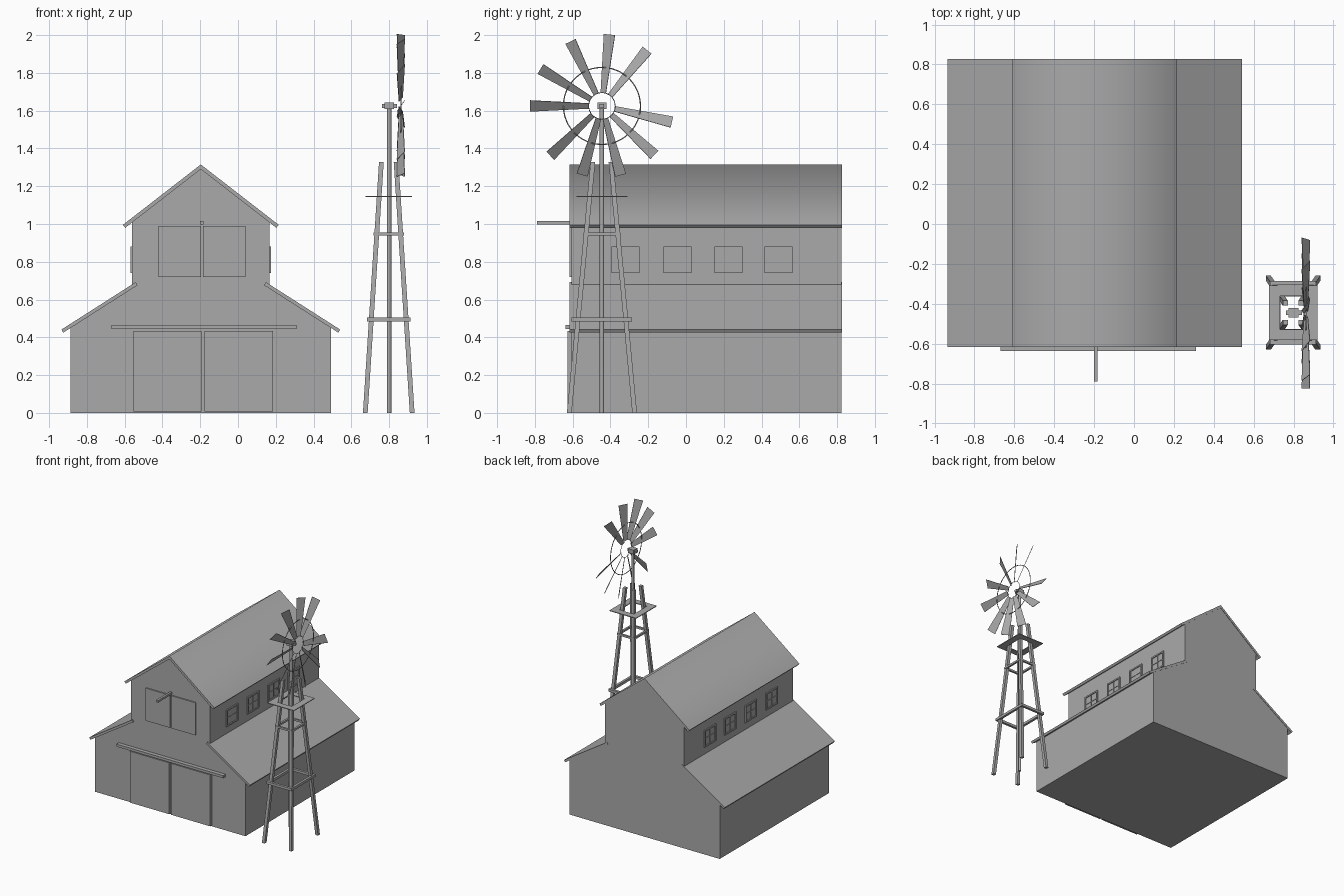
import bpy, bmesh
from math import radians, cos, sin
from mathutils import Vector, Matrix

cube = bpy.data.objects.get("Cube")
if cube:
    bpy.data.objects.remove(cube)

grey = bpy.data.materials.new("plain grey")
grey.use_nodes = True
GREY = (0.4, 0.4, 0.4, 1)
grey.diffuse_color = GREY
grey.node_tree.nodes["Principled BSDF"].inputs["Base Color"].default_value = GREY


def finish(name, bm):
    bmesh.ops.recalc_face_normals(bm, faces=bm.faces)
    mesh = bpy.data.meshes.new(name)
    bm.to_mesh(mesh)
    bm.free()
    mesh.materials.append(grey)
    obj = bpy.data.objects.new(name, mesh)
    bpy.context.collection.objects.link(obj)
    return obj


def add_box(bm, lo, hi):
    lo, hi = Vector(lo), Vector(hi)
    size = hi - lo
    m = Matrix.Translation((lo + hi) / 2) @ Matrix.Diagonal((*size, 1))
    bmesh.ops.create_cube(bm, size=1, matrix=m)


def boxes(name, pairs):
    bm = bmesh.new()
    for lo, hi in pairs:
        add_box(bm, lo, hi)
    return finish(name, bm)


def extrude_y(name, profile, y0, y1):
    bm = bmesh.new()
    face = bm.faces.new([bm.verts.new((x, y0, z)) for x, z in profile])
    out = bmesh.ops.extrude_face_region(bm, geom=[face])["geom"]
    moved = [v for v in out if isinstance(v, bmesh.types.BMVert)]
    bmesh.ops.translate(bm, verts=moved, vec=(0, y1 - y0, 0))
    return finish(name, bm)


def smooth(obj, angle):
    bpy.ops.object.select_all(action='DESELECT')
    obj.select_set(True)
    bpy.context.view_layer.objects.active = obj
    bpy.ops.object.shade_smooth_by_angle(angle=radians(angle))


def ring(name, centre, radius, thickness):
    bpy.ops.mesh.primitive_torus_add(location=centre, rotation=(0, radians(90), 0),
                                     major_radius=radius, minor_radius=thickness,
                                     major_segments=48, minor_segments=6)
    obj = bpy.context.object
    obj.name = name
    obj.data.materials.append(grey)
    smooth(obj, 70)


# Barn body: stepped gable outline, mirrored about the ridge line
BX, FRONT, BACK = -0.197, -0.606, 0.824
half = [(0.69, 0), (0.69, 0.45), (0.363, 0.66), (0.363, 1.01)]
outline = [(BX + x, z) for x, z in half] + [(BX, 1.295)]
outline += [(BX - x, z) for x, z in reversed(half)]
extrude_y("barn_body", outline, FRONT, BACK)

# Upper roof: one bent slab
over, under = [(0.413, 0.995), (0, 1.315)], [(0, 1.29), (0.4, 0.98)]
slab = [(BX + x, z) for x, z in over] + [(BX - 0.413, 0.995), (BX - 0.4, 0.98)]
slab += [(BX + x, z) for x, z in under]
smooth(extrude_y("upper_roof", slab, FRONT - 0.012, BACK + 0.003), 80)

# Lower roofs: one slab on each side
for name, s in (("left", 1), ("right", -1)):
    slab = [(0.345, 0.692), (0.738, 0.441), (0.728, 0.425), (0.335, 0.676)]
    extrude_y(name + "_lower_roof", [(BX + s * x, z) for x, z in slab],
              FRONT - 0.01, BACK + 0.003)

# Sliding doors, loft doors, rail and hoist beam on the front
for name, s in (("left", 1), ("right", -1)):
    for kind, inner, outer, z0, z1, y in (("door", 0.008, 0.369, 0.008, 0.434, -0.628),
                                          ("loft_door", 0.005, 0.23, 0.72, 0.99, -0.616)):
        xs = sorted((BX + 0.012 + s * inner, BX + 0.012 + s * outer)) if kind == "door" \
            else sorted((BX + 0.007 + s * inner, BX + 0.007 + s * outer))
        boxes(f"{name}_{kind}", [((xs[0], y, z0), (xs[1], FRONT, z1))])
boxes("door_rail", [((-0.67, -0.638, 0.445), (0.31, FRONT, 0.466))])
boxes("hoist_beam", [((-0.2, -0.79, 0.998), (-0.182, FRONT, 1.016))])

# Four-pane windows along both upper walls
W, H, BAR, ZC = 0.075, 0.07, 0.012, 0.81
for name, s in (("left", 1), ("right", -1)):
    wall = BX + s * 0.363
    for i, yc in enumerate((-0.32, -0.045, 0.225, 0.49)):
        parts = []

        def plate(y0, y1, z0, z1, depth):
            xs = sorted((wall - s * 0.002, wall + s * depth))
            parts.append(((xs[0], yc + y0, ZC + z0), (xs[1], yc + y1, ZC + z1)))

        plate(-W, W, -H, H, 0.003)
        for e in (-1, 1):
            a, b = sorted((e * W, e * (W - BAR)))
            plate(a, b, -H, H, 0.01)
            a, b = sorted((e * H, e * (H - BAR)))
            plate(-W + BAR, W - BAR, a, b, 0.01)
        plate(-0.003, 0.003, -H + BAR, H - BAR, 0.007)
        plate(-W + BAR, W - BAR, -0.003, 0.003, 0.007)
        boxes(f"{name}_window_{i + 1}", parts)

# Windmill tower legs: square posts leaning inward
TX, TY, TOP, T = 0.798, -0.445, 1.327, 0.0125
for sx in (-1, 1):
    for sy in (-1, 1):
        bm = bmesh.new()
        add_box(bm, (-T, -T, 0), (T, T, TOP))
        for v in bm.verts:
            t = v.co.z / TOP
            v.co.x += TX + sx * (0.124 - 0.085 * t)
            v.co.y += TY + sy * (0.173 - 0.125 * t)
        end = "back" if sy > 0 else "front"
        side = "left" if sx > 0 else "right"
        finish(f"tower_leg_{end}_{side}", bm)


# Flat square rings: two brace levels and the platform
def frame(name, ox, oy, ix, iy, z0, z1):
    pairs = []
    for e in (-1, 1):
        ys = sorted((TY + e * iy, TY + e * oy))
        pairs.append(((TX - ox, ys[0], z0), (TX + ox, ys[1], z1)))
        xs = sorted((TX + e * ix, TX + e * ox))
        pairs.append(((xs[0], TY - iy, z0), (xs[1], TY + iy, z1)))
    boxes(name, pairs)


frame("lower_brace", 0.115, 0.16, 0.095, 0.14, 0.485, 0.506)
frame("upper_brace", 0.08, 0.098, 0.064, 0.082, 0.94, 0.956)
frame("platform", 0.122, 0.136, 0.067, 0.085, 1.142, 1.148)

# Central pole, gearbox and shaft
bpy.ops.mesh.primitive_cylinder_add(vertices=8, radius=0.012, depth=1.61,
                                    location=(TX + 0.002, TY, 0.805))
pole = bpy.context.object
pole.name = "pole"
pole.data.materials.append(grey)
smooth(pole, 50)
HZ, RX = 1.625, 0.862
boxes("gearbox", [((0.775, TY - 0.024, 1.608), (0.826, TY + 0.024, 1.642)),
                  ((0.762, TY - 0.012, 1.615), (0.842, TY + 0.012, 1.635))])

# Rotor: pitched tapering blades with one missing, tied by thin rings
hub = Vector((RX, TY, HZ))
pitch = radians(35)
bm = bmesh.new()
for deg in (84, 51, -13, -43, -75, -106, -136, 180, 149, 116):
    a = radians(deg)
    out = Vector((0, cos(a), sin(a)))
    around = Vector((0, -sin(a), cos(a)))
    chord = around * cos(pitch) - Vector((sin(pitch), 0, 0))
    thick = chord.cross(out) * 0.0015
    corners = [(0.07, -0.017), (0.07, 0.017), (0.38, 0.036), (0.38, -0.036)]
    sides = [[bm.verts.new(hub + out * r + chord * w + thick * k) for r, w in corners]
             for k in (-1, 1)]
    for loop in sides:
        bm.faces.new(loop)
    for i in range(4):
        j = (i + 1) % 4
        bm.faces.new((sides[0][i], sides[0][j], sides[1][j], sides[1][i]))
finish("rotor_blades", bm)
ring("rotor_ring", hub, 0.204, 0.003)
ring("rotor_inner_ring", hub, 0.07, 0.002)
